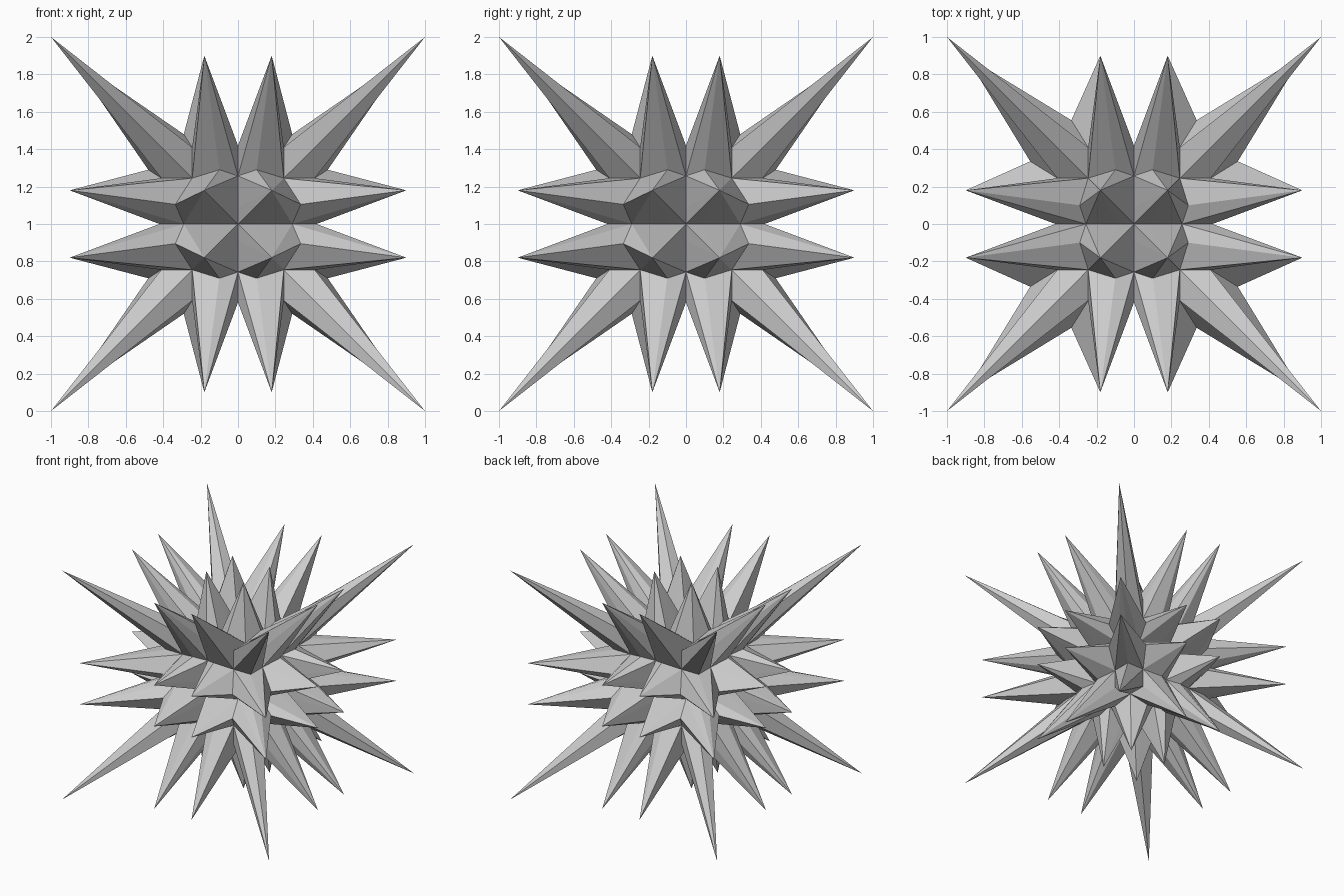
import bpy, bmesh
from itertools import product
from mathutils import Vector

if "Cube" in bpy.data.objects:
    bpy.data.objects.remove(bpy.data.objects["Cube"])

FAR, NEAR = 0.90, 0.18   # spike tip coordinates
CORE = 0.415             # half size of the cube-like core
bm = bmesh.new()


def point(values):
    # values: axis index -> coordinate
    return Vector([values.get(a, 0.0) for a in range(3)])


# valley points on the core side facing axis n, towards axis s
def centre(n):
    return point({n: CORE})


def inner(n, s):
    return point({n: 0.42, s: 0.088})


def side(n, s):
    return point({n: CORE, s: 0.257 if 2 in (n, s) else 0.29})


def bump(n, s):
    t = 3 - n - s
    if 2 in (n, s):
        return point({n: 0.48, s: 0.29, t: 0.10})
    return point({n: 0.555, s: 0.335, t: 0.105})


def diagonal(n):
    return point({n: 0.41, (n + 1) % 3: 0.245, (n + 2) % 3: 0.245})


# valley points on the core edge between axes a and b
def edge_middle(a, b):
    return point({a: 0.42, b: 0.42})


def edge_end(a, b):
    return point({a: 0.41, b: 0.41, 3 - a - b: 0.245})


def spike(tip, ring, sign):
    flip = lambda p: bm.verts.new([p[a] * sign[a] for a in range(3)])
    for a, b in zip(ring, ring[1:] + ring[:1]):
        bm.faces.new([flip(tip), flip(a), flip(b)])


for sign in product((1, -1), repeat=3):
    corner_ring = []
    for i in range(3):
        j, k = (i + 1) % 3, (i + 2) % 3
        # short spike on the core side
        spike(point({i: FAR, j: NEAR, k: NEAR}),
              [centre(i), inner(i, j), side(i, j), bump(i, j), diagonal(i),
               bump(i, k), side(i, k), inner(i, k)], sign)
        # longer spike on the core edge
        spike(point({i: FAR, j: FAR, k: NEAR}),
              [edge_middle(i, j), side(i, j), bump(i, j), diagonal(i),
               edge_end(i, j), diagonal(j), bump(j, i), side(j, i)], sign)
        corner_ring += [diagonal(i), edge_end(i, j)]
    # longest spike on the core corner
    spike(Vector((1, 1, 1)), corner_ring, sign)

# weld the spikes into one closed star
bmesh.ops.remove_doubles(bm, verts=bm.verts, dist=0.0005)
bmesh.ops.recalc_face_normals(bm, faces=bm.faces)
mesh = bpy.data.meshes.new("spiked_star")
bm.to_mesh(mesh)
bm.free()
star = bpy.data.objects.new("spiked_star", mesh)
star.location.z = 1
bpy.context.collection.objects.link(star)
